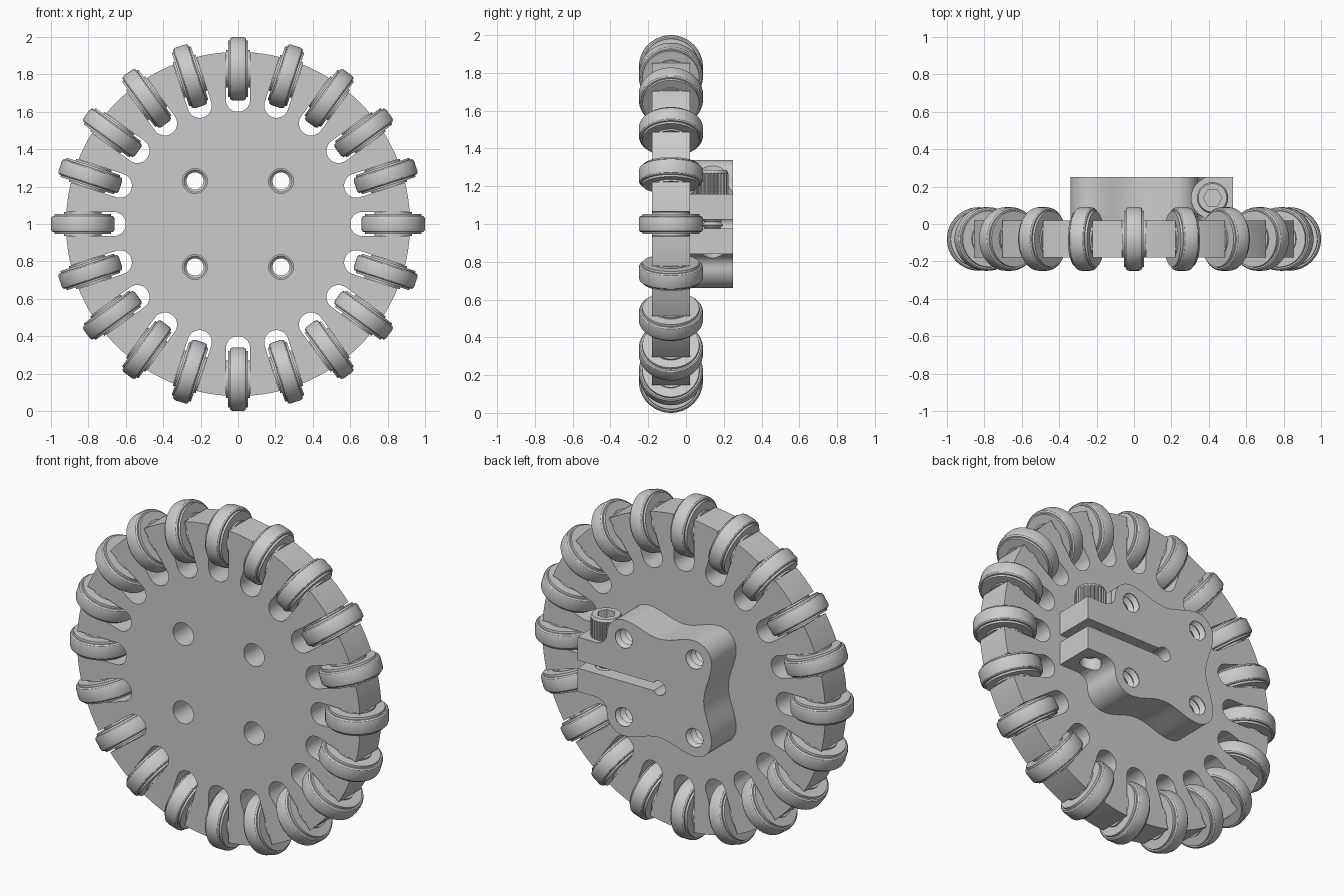
import bpy, bmesh
from math import pi, sin, cos, asin, sqrt, radians
from mathutils import Matrix

if "Cube" in bpy.data.objects:
    bpy.data.objects.remove(bpy.data.objects["Cube"])

Y_AXIS = Matrix.Rotation(-pi / 2, 4, 'X')      # turns a lathe's z axis to +y


def finish(name, bm, matrix=None):
    bmesh.ops.recalc_face_normals(bm, faces=bm.faces[:])
    mesh = bpy.data.meshes.new(name)
    bm.to_mesh(mesh)
    bm.free()
    ob = bpy.data.objects.new(name, mesh)
    bpy.context.collection.objects.link(ob)
    if matrix:
        ob.matrix_world = matrix
    return ob


def prism(name, pts, y0, y1):
    """Extrude an (x, z) outline from y0 to y1."""
    bm = bmesh.new()
    a = [bm.verts.new((x, y0, z)) for x, z in pts]
    b = [bm.verts.new((x, y1, z)) for x, z in pts]
    bm.faces.new(a)
    bm.faces.new(b[::-1])
    n = len(pts)
    for i in range(n):
        j = (i + 1) % n
        bm.faces.new((a[i], b[i], b[j], a[j]))
    return finish(name, bm)


def lathe(name, profile, n=48, matrix=None, knurl=None):
    """Revolve (r, z) points about z; r = 0 gives a pole."""
    bm = bmesh.new()
    rings = []
    for r, z in profile:
        if r == 0:
            rings.append([bm.verts.new((0, 0, z))] * n)
            continue
        ring = []
        for i in range(n):
            q = r * (0.93 if r == knurl and i % 4 > 1 else 1)
            t = 2 * pi * i / n
            ring.append(bm.verts.new((q * cos(t), q * sin(t), z)))
        rings.append(ring)
    for a, b in zip(rings, rings[1:]):
        for i in range(n):
            j = (i + 1) % n
            vs = list(dict.fromkeys((a[i], a[j], b[j], b[i])))
            bm.faces.new(vs)
    return finish(name, bm, matrix)


def cylinder(r, z0, z1, n=48, matrix=None):
    return lathe("cutter", [(0, z0), (r, z0), (r, z1), (0, z1)], n, matrix)


def thread(r_in, r_out, z0, z1, pitch):
    """Zigzag profile for a threaded rod or hole."""
    pts, z = [(0, z0)], z0
    while z < z1:
        pts += [(r_in, z), (r_out, z + pitch / 2)]
        z += pitch
    return pts + [(r_in, z), (0, z)]


def carve(ob, cutters):
    for c in cutters:
        m = ob.modifiers.new("cut", 'BOOLEAN')
        m.operation, m.solver, m.object = 'DIFFERENCE', 'EXACT', c
    bpy.context.view_layer.update()
    dg = bpy.context.evaluated_depsgraph_get()
    mesh = bpy.data.meshes.new_from_object(ob.evaluated_get(dg))
    ob.modifiers.clear()
    ob.data = mesh
    for c in cutters:
        bpy.data.objects.remove(c)


def at(x, y, z):
    return Matrix.Translation((x, y, z))


COUNT, RIM, HALF, SLOT = 20, 0.92, 0.065, 0.665
HOLES = [(sx * 0.23, 1 + sz * 0.23) for sx in (-1, 1) for sz in (-1, 1)]

# Slotted wheel plate
outline = []
edge = asin(HALF / RIM)
outer = sqrt(RIM ** 2 - HALF ** 2)
step = 2 * pi / COUNT
for k in range(COUNT):
    a = k * step
    local = [(outer, -HALF)]
    local += [(SLOT + HALF * cos(t), HALF * sin(t))
              for t in (-pi / 2 - pi * i / 14 for i in range(15))]
    local += [(outer, HALF)]
    local += [(RIM * cos(t), RIM * sin(t))
              for t in (edge + (step - 2 * edge) * i / 5 for i in range(1, 5))]
    outline += [(x * cos(a) - z * sin(a), 1 + x * sin(a) + z * cos(a)) for x, z in local]
plate = prism("wheel_plate", outline, -0.18, 0.02)
carve(plate, [cylinder(0.066, -0.3, 0.1, 40, at(x, 0, z) @ Y_AXIS) for x, z in HOLES])

# Rim rollers, each turning on a tangential axle
half = [(0, 0.064), (0.1, 0.064), (0.1, 0.054), (0.15, 0.054), (0.152, 0.043),
        (0.16, 0.043), (0.167, 0.037), (0.17, 0.026)]
profile = half + [(r, -z) for r, z in reversed(half)]
roller = None
for k in range(COUNT):
    a = k * step
    m = at(0.83 * cos(a), -0.08, 1 + 0.83 * sin(a)) @ Matrix.Rotation(-a, 4, 'Y')
    if roller is None:
        roller = lathe("roller_1", profile, 56, m)
    else:
        ob = bpy.data.objects.new(f"roller_{k + 1}", roller.data)
        ob.matrix_world = m
        bpy.context.collection.objects.link(ob)

# Clamping hub outline: four lobes joined by soft dips, split tab on +x
upper = [(0.53, 0.16), (0.42, 0.16), (0.395, 0.163), (0.37, 0.173), (0.352, 0.19), (0.342, 0.21)]
upper += [(0.23 + 0.11 * cos(t), 0.23 + 0.11 * sin(t))
          for t in (radians(9 * i) for i in range(11))]
upper += [(0.23 - 0.46 * i / 24, 0.315 + 0.025 * cos(2 * pi * i / 24)) for i in range(1, 24)]
upper += [(-0.23 + 0.11 * cos(t), 0.23 + 0.11 * sin(t))
          for t in (radians(90 + 9 * i) for i in range(11))]
upper += [(-0.315 - 0.025 * cos(pi * i / 12), 0.23 * (1 - i / 12)) for i in range(1, 12)]
pts = upper + [(-0.29, 0)] + [(x, -z) for x, z in reversed(upper)]
hub = prism("clamp_hub", [(x, 1 + z) for x, z in pts], 0.02, 0.25)

# Hub cuts: slit, centre bore, threaded holes, screw seat and screw hole
slit = prism("cutter", [(0, 0.977), (0.6, 0.977), (0.6, 1.023), (0, 1.023)], -0.05, 0.35)
cuts = [slit, cylinder(0.042, -0.05, 0.35, 32, at(0, 0, 1) @ Y_AXIS)]
for x, z in HOLES:
    cuts.append(lathe("cutter", thread(0.046, 0.066, -0.01, 0.28, 0.045), 32,
                      at(x, 0, z) @ Y_AXIS))
SCREW = at(0.42, 0.14, 1)
cuts.append(cylinder(0.113, 0.16, 0.5, 48, SCREW))
cuts.append(cylinder(0.058, -0.4, 0.3, 32, SCREW))
carve(hub, cuts)

# Clamp screw: knurled socket head and threaded shank
head = [(0, 0.16), (0.084, 0.16), (0.084, 0.265), (0.0835, 0.27), (0.076, 0.285), (0, 0.285)]
screw = lathe("clamp_screw_head", head, 96, SCREW, knurl=0.084)
carve(screw, [cylinder(0.05, 0.21, 0.35, 6, SCREW)])
lathe("clamp_screw_shank", thread(0.043, 0.056, -0.11, 0.14, 0.03), 32, SCREW)

# Smooth curved walls, keep edges sharp
bpy.ops.object.select_all(action='SELECT')
bpy.context.view_layer.objects.active = hub
bpy.ops.object.shade_smooth_by_angle(angle=radians(30))
